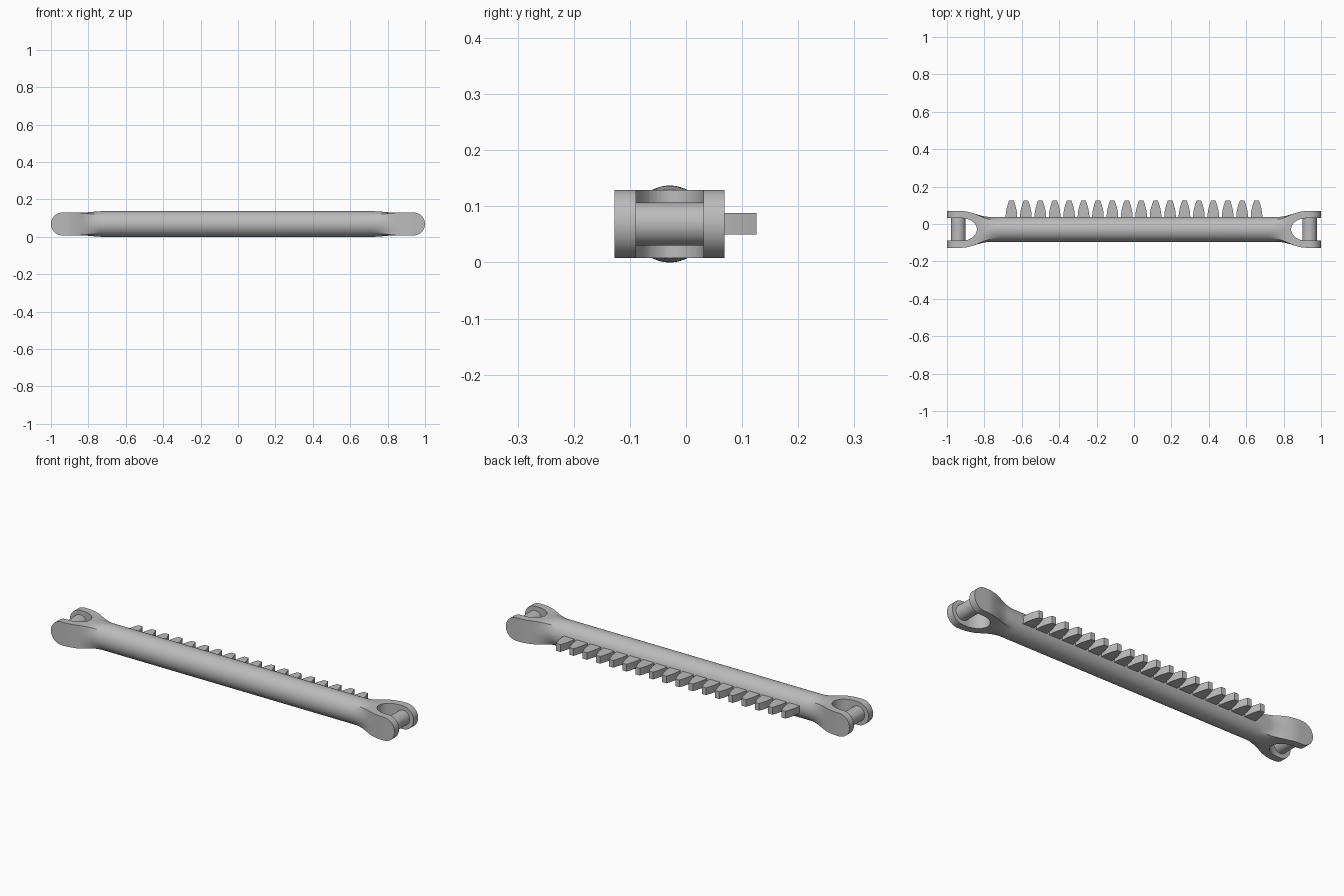
import bpy, bmesh
from math import sin, cos, pi, sqrt, radians

cube = bpy.data.objects.get("Cube")
if cube:
    bpy.data.objects.remove(cube, do_unlink=True)

AXIS_Y, AXIS_Z = -0.029, 0.0685   # rod centreline
PIN_X, LOBE_R = 0.939, 0.061      # fork pin position and lobe radius

metal = bpy.data.materials.new("grey_metal")
metal.use_nodes = True
grey = (0.5, 0.5, 0.5, 1)
metal.diffuse_color = grey
metal.node_tree.nodes["Principled BSDF"].inputs["Base Color"].default_value = grey


def finish(name, bm):
    bmesh.ops.recalc_face_normals(bm, faces=bm.faces[:])
    mesh = bpy.data.meshes.new(name)
    bm.to_mesh(mesh)
    bm.free()
    mesh.materials.append(metal)
    obj = bpy.data.objects.new(name, mesh)
    bpy.context.collection.objects.link(obj)
    return obj


def smooth(obj):
    bpy.ops.object.select_all(action='DESELECT')
    obj.select_set(True)
    bpy.context.view_layer.objects.active = obj
    bpy.ops.object.shade_smooth_by_angle(angle=radians(32))


def ease(x, a, b):
    t = min(1, max(0, (x - a) / (b - a)))
    return t * t * (3 - 2 * t)


def prism(bm, outline, z0, z1):
    low = [bm.verts.new((x, y, z0)) for x, y in outline]
    high = [bm.verts.new((x, y, z1)) for x, y in outline]
    bm.faces.new(low)
    bm.faces.new(high)
    for i in range(len(low)):
        j = (i + 1) % len(low)
        bm.faces.new((low[i], low[j], high[j], high[i]))


def section(bm, x, count=64):
    """Round in the middle, blending to a flat-sided block at the fork."""
    a = abs(x)
    square = ease(a, 0.72, 0.86)
    width = 0.0675 + 0.0305 * ease(a, 0.775, 0.92)
    height = AXIS_Z - (AXIS_Z - LOBE_R) * ease(a, 0.72, 0.84)
    if a > PIN_X:
        height = sqrt(max(0, LOBE_R ** 2 - (a - PIN_X) ** 2))
    ring = []
    for i in range(count):
        t = 2 * pi * i / count
        c, s = cos(t), sin(t)
        k = 1 - square + square / max(abs(c), abs(s))
        ring.append(bm.verts.new((x, AXIS_Y + width * c * k, AXIS_Z + height * s * k)))
    return ring


# Rod with a solid yoke at each end
stations = [0.72 + 0.2 * i / 16 for i in range(17)]
stations += [PIN_X + LOBE_R * sin(radians(89) * i / 14) for i in range(15)]
stations = [-x for x in reversed(stations)] + stations
bm = bmesh.new()
rings = [section(bm, x) for x in stations]
for a, b in zip(rings, rings[1:]):
    for i in range(len(a)):
        j = (i + 1) % len(a)
        bm.faces.new((a[i], a[j], b[j], b[i]))
bm.faces.new(rings[0])
bm.faces.new(rings[-1])
rod = finish("rod_with_forks", bm)

# Rounded slots that open the yokes into forks
bm = bmesh.new()
for side in (-1, 1):
    slot = [(side * (0.92 - 0.08 * cos(t)), AXIS_Y + 0.06 * sin(t))
            for t in [-pi / 2 + pi * i / 24 for i in range(25)]]
    slot += [(side * 1.1, AXIS_Y + 0.06), (side * 1.1, AXIS_Y - 0.06)]
    prism(bm, slot, -0.1, 0.25)
cutter = finish("slot_cutter", bm)
cutter.hide_render = True
cutter.hide_viewport = True
cut = rod.modifiers.new("slots", 'BOOLEAN')
cut.operation = 'DIFFERENCE'
cut.solver = 'EXACT'
cut.object = cutter
bpy.context.view_layer.update()
graph = bpy.context.evaluated_depsgraph_get()
rod_mesh = bpy.data.meshes.new_from_object(rod.evaluated_get(graph))
rod.modifiers.clear()
rod.data = rod_mesh
bpy.data.objects.remove(cutter, do_unlink=True)
smooth(rod)

# Cross pins between the fork arms
for name, side in (("left_pin", 1), ("right_pin", -1)):
    bpy.ops.mesh.primitive_cylinder_add(vertices=40, radius=0.0385, depth=0.14,
                                        location=(side * PIN_X, AXIS_Y, AXIS_Z),
                                        rotation=(pi / 2, 0, 0))
    pin = bpy.context.object
    pin.name = name
    pin.data.materials.append(metal)
    smooth(pin)

# Row of curved rack teeth along the back
flank = [(0.031, 0.01), (0.031, 0.045), (0.029, 0.065), (0.025, 0.085),
         (0.019, 0.106), (0.012, 0.126)]
bm = bmesh.new()
for n in range(18):
    x = (n - 8.5) * 0.0771
    outline = [(x + w, y) for w, y in flank] + [(x - w, y) for w, y in reversed(flank)]
    prism(bm, outline, 0.05, 0.088)
smooth(finish("rack_teeth", bm))
